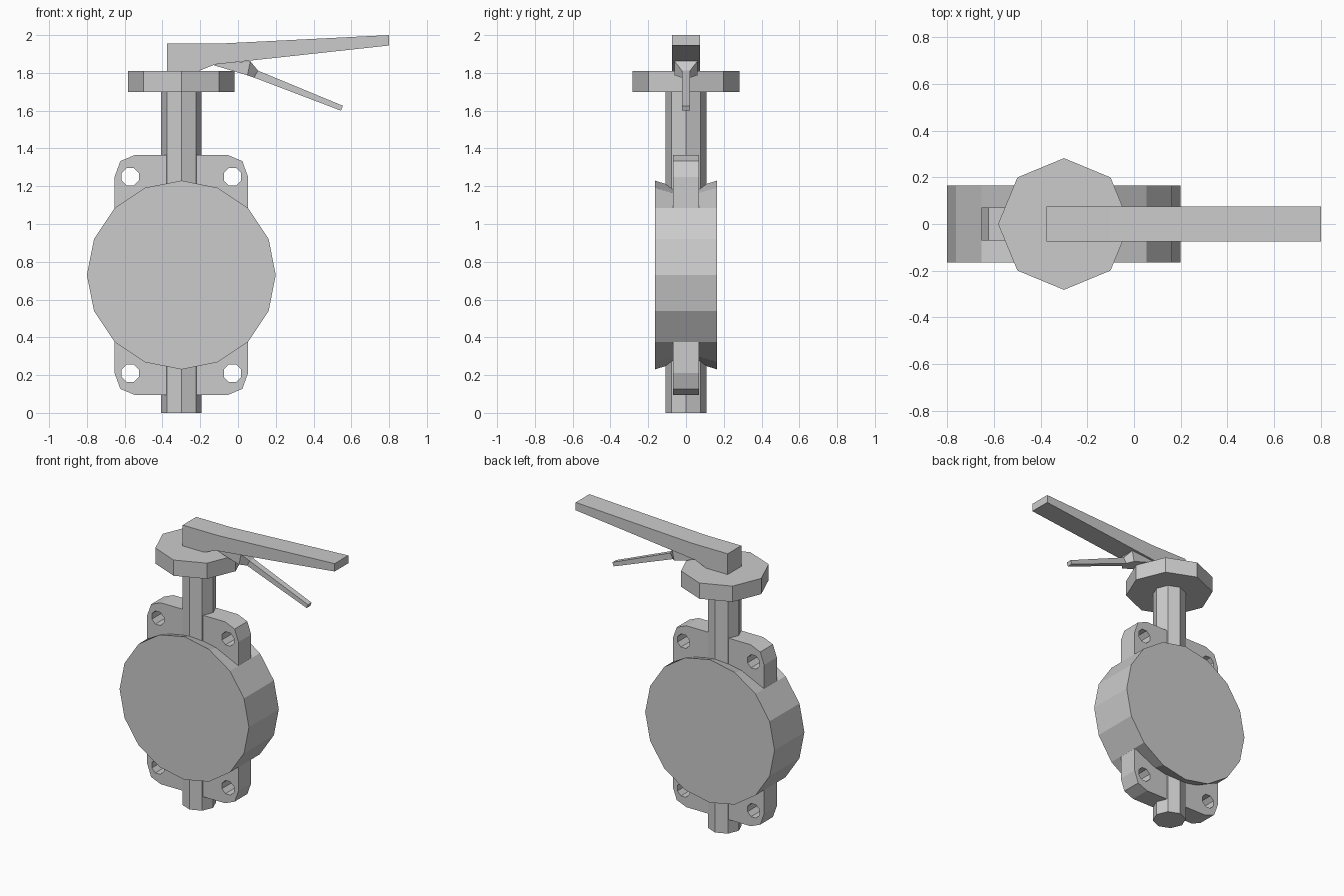
import bpy, bmesh, math

if "Cube" in bpy.data.objects:
    bpy.data.objects.remove(bpy.data.objects["Cube"])

CX, CZ = -0.3, 0.73   # valve axis


def finish(name, bm):
    bmesh.ops.recalc_face_normals(bm, faces=bm.faces)
    me = bpy.data.meshes.new(name)
    bm.to_mesh(me)
    bm.free()
    ob = bpy.data.objects.new(name, me)
    bpy.context.collection.objects.link(ob)
    return ob


def loft(name, rings):
    """Skin a list of equal-length point rings and cap both ends."""
    bm = bmesh.new()
    vs = [[bm.verts.new(p) for p in r] for r in rings]
    n = len(vs[0])
    for a, b in zip(vs, vs[1:]):
        for i in range(n):
            j = (i + 1) % n
            bm.faces.new((a[i], a[j], b[j], b[i]))
    bm.faces.new(vs[0])
    bm.faces.new(vs[-1])
    return finish(name, bm)


def octagon_post(name, r, z0, z1):
    ring = [(r * math.cos(i * math.pi / 4), r * math.sin(i * math.pi / 4)) for i in range(8)]
    return loft(name, [[(CX + x, y, z) for x, y in ring] for z in (z0, z1)])


# Valve body: 16-sided drum, undercut beside the plate at top and bottom
def drum_ring(y, undercut):
    pts = []
    for i in range(16):
        a = i * math.pi / 8
        r = 0.5 - (undercut if i % 8 in (3, 4, 5) else 0)
        pts.append((CX + r * math.cos(a), y, CZ + r * math.sin(a)))
    return pts


loft("valve_body", [drum_ring(y, u) for y, u in
                    ((-0.165, 0), (-0.07, 0.03), (0.07, 0.03), (0.165, 0))])

# Mounting plate with four bolt holes, as an extruded filled curve
corner = [(0.353, 0.52), (0.323, 0.603), (0.249, 0.634)]
outline = (corner + [(-x, z) for x, z in reversed(corner)]
           + [(-x, -z) for x, z in corner] + [(x, -z) for x, z in reversed(corner)])
loops = [outline]
for sx in (-1, 1):
    for sz in (-1, 1):
        loops.append([(sx * 0.271 + 0.05 * math.cos((k + 0.5) * math.pi / 4),
                       sz * 0.52 + 0.05 * math.sin((k + 0.5) * math.pi / 4)) for k in range(8)])
cu = bpy.data.curves.new("mounting_plate", 'CURVE')
cu.dimensions = '2D'
cu.fill_mode = 'BOTH'
cu.extrude = 0.07
for pts in loops:
    sp = cu.splines.new('POLY')
    sp.points.add(len(pts) - 1)
    for p, (x, z) in zip(sp.points, pts):
        p.co = (x, z, 0, 1)
    sp.use_cyclic_u = True
    sp.use_smooth = False
plate = bpy.data.objects.new("mounting_plate", cu)
plate.location = (CX, 0, CZ)
plate.rotation_euler = (math.pi / 2, 0, 0)
bpy.context.collection.objects.link(plate)
bpy.context.view_layer.objects.active = plate
plate.select_set(True)
bpy.ops.object.convert(target='MESH')

# Stem and top flange
octagon_post("stem", 0.108, 0, 1.72)
octagon_post("top_flange", 0.282, 1.70, 1.81)

# Handle
profile = [(-0.375, 1.805), (-0.375, 1.955), (-0.1, 1.955), (0.8, 2.0),
           (0.8, 1.945), (-0.12, 1.845), (-0.22, 1.805)]
loft("handle", [[(x, y, z) for x, z in profile] for y in (-0.075, 0.075)])

# Release lever: wide root narrowing to a thin bar (bottom point, top point, half width)
sections = [((-0.127, 1.84), (-0.10, 1.85), 0.06),
            ((0.05, 1.787), (0.065, 1.862), 0.06),
            ((0.085, 1.775), (0.106, 1.812), 0.022),
            ((0.545, 1.6), (0.555, 1.626), 0.02)]
loft("release_lever", [[(b[0], -w, b[1]), (b[0], w, b[1]), (t[0], w, t[1]), (t[0], -w, t[1])]
                       for b, t, w in sections])
